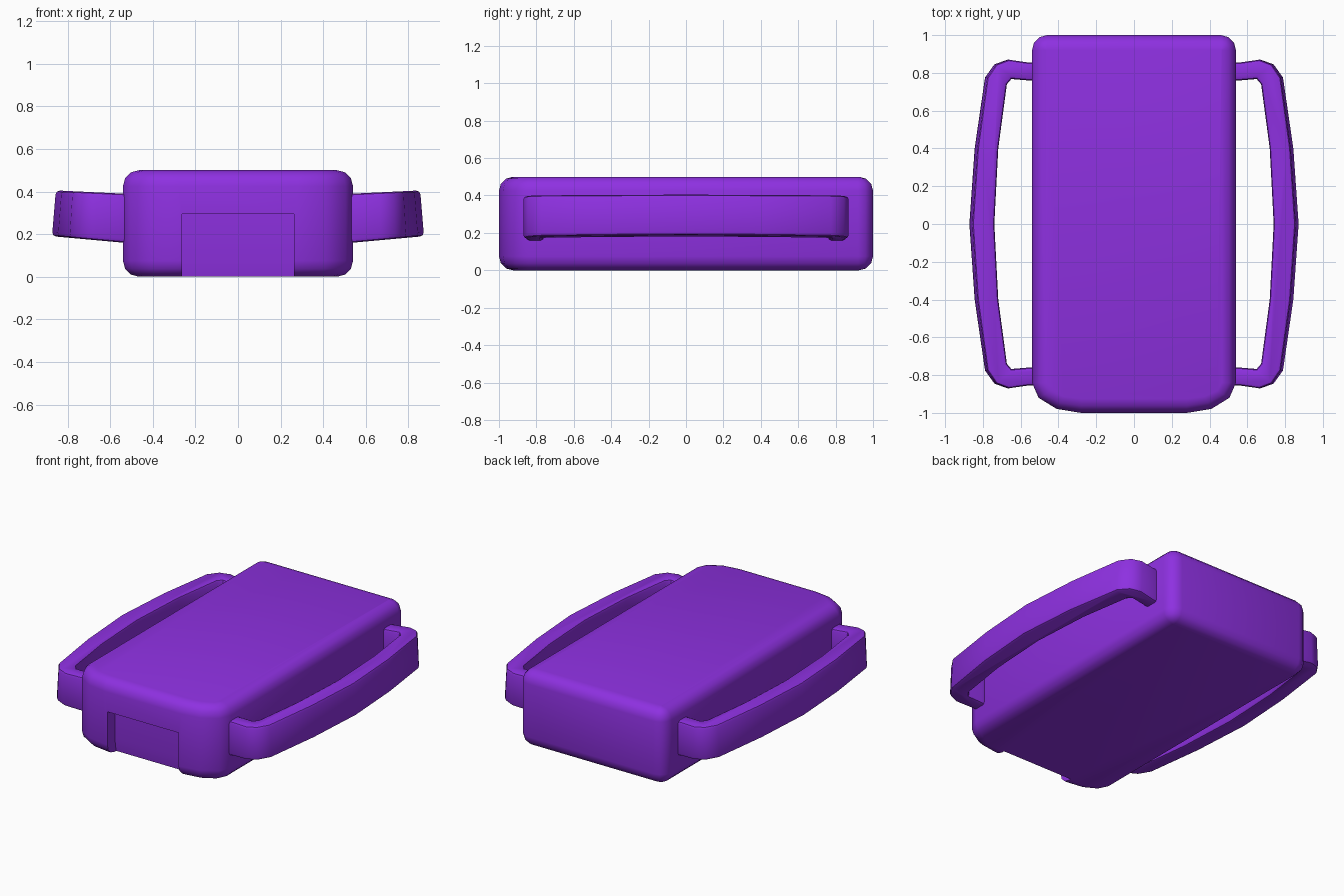
import bpy, bmesh
from math import sin, cos, pi

if "Cube" in bpy.data.objects:
    bpy.data.objects.remove(bpy.data.objects["Cube"])

mat = bpy.data.materials.new("purple")
mat.diffuse_color = (0.27, 0.03, 0.75, 1)
mat.use_nodes = True
mat.node_tree.nodes["Principled BSDF"].inputs["Base Color"].default_value = mat.diffuse_color


def loft(name, loops):
    """Closed solid from stacked loops with equal point counts."""
    bm = bmesh.new()
    rings = [[bm.verts.new(p) for p in loop] for loop in loops]
    n = len(rings[0])
    for a, b in zip(rings, rings[1:]):
        for i in range(n):
            j = (i + 1) % n
            bm.faces.new((a[i], a[j], b[j], b[i]))
    bm.faces.new(rings[0][::-1])
    bm.faces.new(rings[-1])
    bmesh.ops.recalc_face_normals(bm, faces=bm.faces)
    mesh = bpy.data.meshes.new(name)
    bm.to_mesh(mesh)
    bm.free()
    ob = bpy.data.objects.new(name, mesh)
    bpy.context.collection.objects.link(ob)
    mesh.materials.append(mat)
    return ob


def finish(ob):
    """Apply the modifiers, then smooth all but the sharp edges."""
    bpy.ops.object.select_all(action='DESELECT')
    bpy.context.view_layer.objects.active = ob
    ob.select_set(True)
    for m in list(ob.modifiers):
        bpy.ops.object.modifier_apply(modifier=m.name)
    bpy.ops.object.shade_smooth_by_angle(angle=0.72)


def outline(d, z):
    """Case plan inset by d: tight back corners, broad front corners."""
    pts = []
    corners = [(1, 1, .08, .08, 0), (-1, 1, .08, .08, 1),
               (-1, -1, .26, .16, 2), (1, -1, .26, .16, 3)]
    for sx, sy, rx, ry, q in corners:
        for k in range(4):
            a = (q + k / 3) * pi / 2
            pts.append((sx * (.54 - rx) + (rx - d) * cos(a),
                        sy * (1 - ry) + (ry - d) * sin(a), z))
    return pts


# Rounded case
R = 0.075
edge = [(R * (1 - cos(k * pi / 6)), R * (1 - sin(k * pi / 6))) for k in range(4)]
layers = [outline(d, h) for d, h in reversed(edge)]
layers += [outline(d, .5 - h) for d, h in edge]
case = loft("case", layers)

# Front recess, open at the bottom, with a sloped lower lip
profile = [(-1.2, .295), (-.92, .295), (-.92, .08), (-.9, -.05), (-1.2, -.05)]
cutter = loft("recess_cutter", [[(x, y, z) for y, z in profile] for x in (-.262, .262)])
cutter.hide_render = True
cut = case.modifiers.new("recess", 'BOOLEAN')
cut.object = cutter
cut.solver = 'EXACT'
finish(case)
bpy.data.objects.remove(cutter, do_unlink=True)

# Side handles: bowed band leaning inward towards the top
outer = [(.5, .855), (.56, .855), (.67, .87), (.74, .845), (.79, .775), (.845, .4), (.873, 0)]
inner = [(.75, 0), (.728, .4), (.68, .74), (.655, .768), (.56, .76), (.5, .76)]
half = outer + inner
plan = (outer + [(x, -y) for x, y in outer[-2::-1]]
        + [(x, -y) for x, y in inner[:0:-1]] + inner[:-1] + inner[-1:])
lower, upper = [], []
for x, y in plan:
    t = (x - .54) / .33
    lower.append((x, y, .16 + .03 * t))
    upper.append((x - .018 * max(0, min(1, t)), y, .39 + .015 * t))


def side_handle(name, s):
    ob = loft(name, [[(s * x, y, z) for x, y, z in ring] for ring in (lower, upper)])
    bev = ob.modifiers.new("soft_edges", 'BEVEL')
    bev.width = .018
    bev.segments = 2
    bev.limit_method = 'ANGLE'
    bev.angle_limit = 1.15
    finish(ob)


side_handle("right_handle", 1)
side_handle("left_handle", -1)
